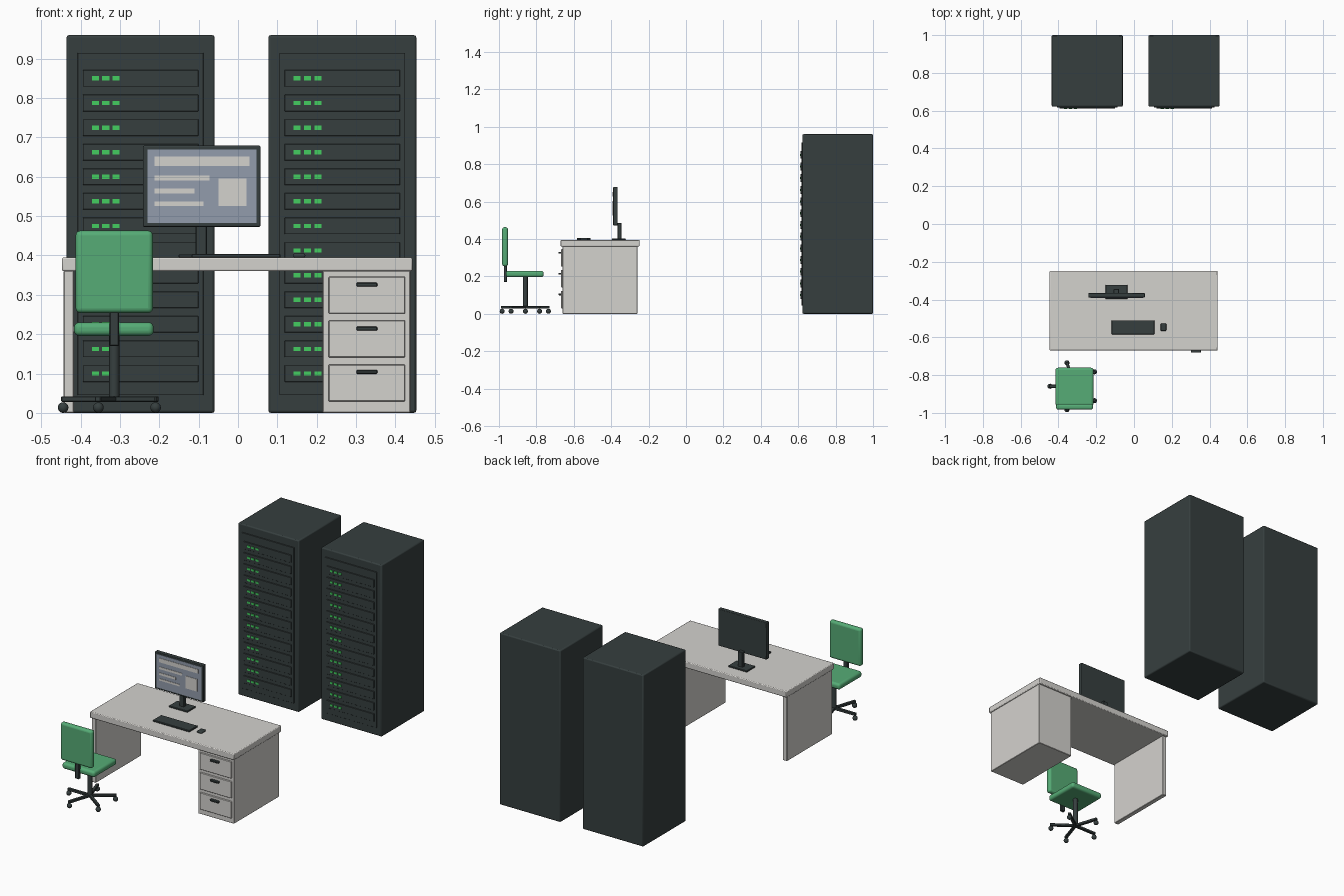
import bpy, bmesh, math
from mathutils import Matrix, Vector

if "Cube" in bpy.data.objects:
    bpy.data.objects.remove(bpy.data.objects["Cube"])


def srgb(r, g, b):
    lin = lambda c: (c / 255 / 12.92) if c < 11 else ((c / 255 + 0.055) / 1.055) ** 2.4
    return (lin(r), lin(g), lin(b), 1)


def material(name, r, g, b):
    m = bpy.data.materials.new(name)
    m.diffuse_color = srgb(r, g, b)
    m.use_nodes = True
    m.node_tree.nodes["Principled BSDF"].inputs["Base Color"].default_value = m.diffuse_color
    return m


DARK = material("charcoal", 54, 63, 63)
LIGHT = material("light grey", 212, 210, 206)
GREEN = material("seat green", 86, 172, 118)
LED = material("bright green", 68, 206, 96)
SCREEN = material("screen blue", 146, 156, 172)


def finish(name, bm, mat, bevel=0, segments=1):
    mesh = bpy.data.meshes.new(name)
    bm.to_mesh(mesh)
    bm.free()
    mesh.materials.append(mat)
    ob = bpy.data.objects.new(name, mesh)
    bpy.context.collection.objects.link(ob)
    if bevel:
        mod = ob.modifiers.new("bevel", 'BEVEL')
        mod.width, mod.segments = bevel, segments
    bpy.ops.object.select_all(action='DESELECT')
    bpy.context.view_layer.objects.active = ob
    ob.select_set(True)
    if segments > 1 or mat is DARK and not bevel:
        bpy.ops.object.shade_smooth_by_angle(angle=math.radians(40))
    return ob


def add_box(bm, x0, x1, y0, y1, z0, z1, turn=Matrix()):
    mid = Vector((x0 + x1, y0 + y1, z0 + z1)) / 2
    m = turn @ Matrix.Translation(mid) @ Matrix.Diagonal((x1 - x0, y1 - y0, z1 - z0, 1))
    bmesh.ops.create_cube(bm, size=1, matrix=m)


def boxes(name, mat, extents, bevel=0, segments=1):
    bm = bmesh.new()
    for e in extents:
        add_box(bm, *e)
    return finish(name, bm, mat, bevel, segments)


# Server racks: cabinet, raised door, thirteen units with three lights each
for side, cx in (("left", -0.2475), ("right", 0.265)):
    boxes(side + "_rack_cabinet", DARK, [(cx - 0.188, cx + 0.188, 0.622, 1.0, 0, 0.96)], 0.006, 2)
    boxes(side + "_rack_door", DARK, [(cx - 0.16, cx + 0.16, 0.617, 0.625, 0.045, 0.915)], 0.001)
    rows = [0.1 + 0.0625 * i for i in range(13)]
    boxes(side + "_rack_units", DARK,
          [(cx - 0.147, cx + 0.147, 0.612, 0.62, z - 0.021, z + 0.021) for z in rows], 0.001)
    boxes(side + "_rack_lights", LED,
          [(cx - 0.124 + 0.0265 * i, cx - 0.106 + 0.0265 * i, 0.609, 0.614, z - 0.0055, z + 0.0055)
           for z in rows for i in range(3)])

# Desk
boxes("desk_top", LIGHT, [(-0.447, 0.443, -0.67, -0.249, 0.36, 0.395)], 0.004, 2)
boxes("desk_side_panel", LIGHT, [(-0.443, -0.417, -0.66, -0.26, 0, 0.361)], 0.002)
boxes("drawer_cabinet", LIGHT, [(0.215, 0.438, -0.66, -0.26, 0, 0.361)], 0.002)
boxes("drawer_fronts", LIGHT,
      [(0.23, 0.425, -0.667, -0.655, z - 0.047, z + 0.047) for z in (0.299, 0.188, 0.076)], 0.002)
boxes("drawer_handles", DARK,
      [(0.301, 0.354, -0.681, -0.665, z - 0.005, z + 0.005) for z in (0.326, 0.214, 0.104)], 0.002)

# Monitor and its stand
boxes("monitor_case", DARK, [(-0.242, 0.057, -0.389, -0.365, 0.473, 0.679)], 0.003, 2)
boxes("monitor_screen", SCREEN, [(-0.23, 0.047, -0.391, -0.387, 0.483, 0.669)])
boxes("screen_content", LIGHT, [
    (x0, x1, -0.393, -0.39, z0, z1) for x0, x1, z0, z1 in (
        (-0.212, 0.029, 0.628, 0.651), (-0.212, -0.072, 0.590, 0.603),
        (-0.212, -0.11, 0.557, 0.570), (-0.212, -0.088, 0.526, 0.537),
        (-0.05, 0.022, 0.526, 0.595))])
boxes("monitor_neck", DARK, [(-0.108, -0.079, -0.366, -0.345, 0.4, 0.486)], 0.002)
boxes("monitor_base", DARK, [(-0.151, -0.035, -0.397, -0.322, 0.394, 0.403)], 0.002)

# Keyboard and mouse
boxes("keyboard", DARK, [(-0.118, 0.108, -0.584, -0.51, 0.394, 0.404)], 0.002)
boxes("mouse", DARK, [(0.141, 0.171, -0.566, -0.526, 0.394, 0.406)], 0.005, 3)

# Chair pads and back support
CX, CY = -0.3145, -0.859
boxes("chair_seat", GREEN, [(CX - 0.102, CX + 0.1, -0.963, -0.761, 0.196, 0.23)], 0.013, 4)
boxes("chair_back", GREEN, [(CX - 0.098, CX + 0.098, -0.983, -0.952, 0.254, 0.463)], 0.012, 4)
boxes("chair_back_support", DARK, [(CX - 0.012, CX + 0.012, -0.974, -0.957, 0.17, 0.28)], 0.002)

# Chair column
bm = bmesh.new()
bmesh.ops.create_cone(bm, cap_ends=True, segments=20, radius1=0.013, radius2=0.013, depth=0.165,
                      matrix=Matrix.Translation((CX, CY, 0.1225)))
finish("chair_column", bm, DARK)

# Five-armed base with ball casters on short stems
arms, casters = bmesh.new(), bmesh.new()
for i in range(5):
    turn = Matrix.Translation((CX, CY, 0)) @ Matrix.Rotation(math.pi + i * math.tau / 5, 4, 'Z')
    add_box(arms, 0, 0.135, -0.008, 0.008, 0.028, 0.042, turn)
    bmesh.ops.create_uvsphere(casters, u_segments=16, v_segments=10, radius=0.0135,
                              matrix=turn @ Matrix.Translation((0.13, 0, 0.0135)))
finish("chair_base_arms", arms, DARK, 0.002)
finish("chair_casters", casters, DARK)
